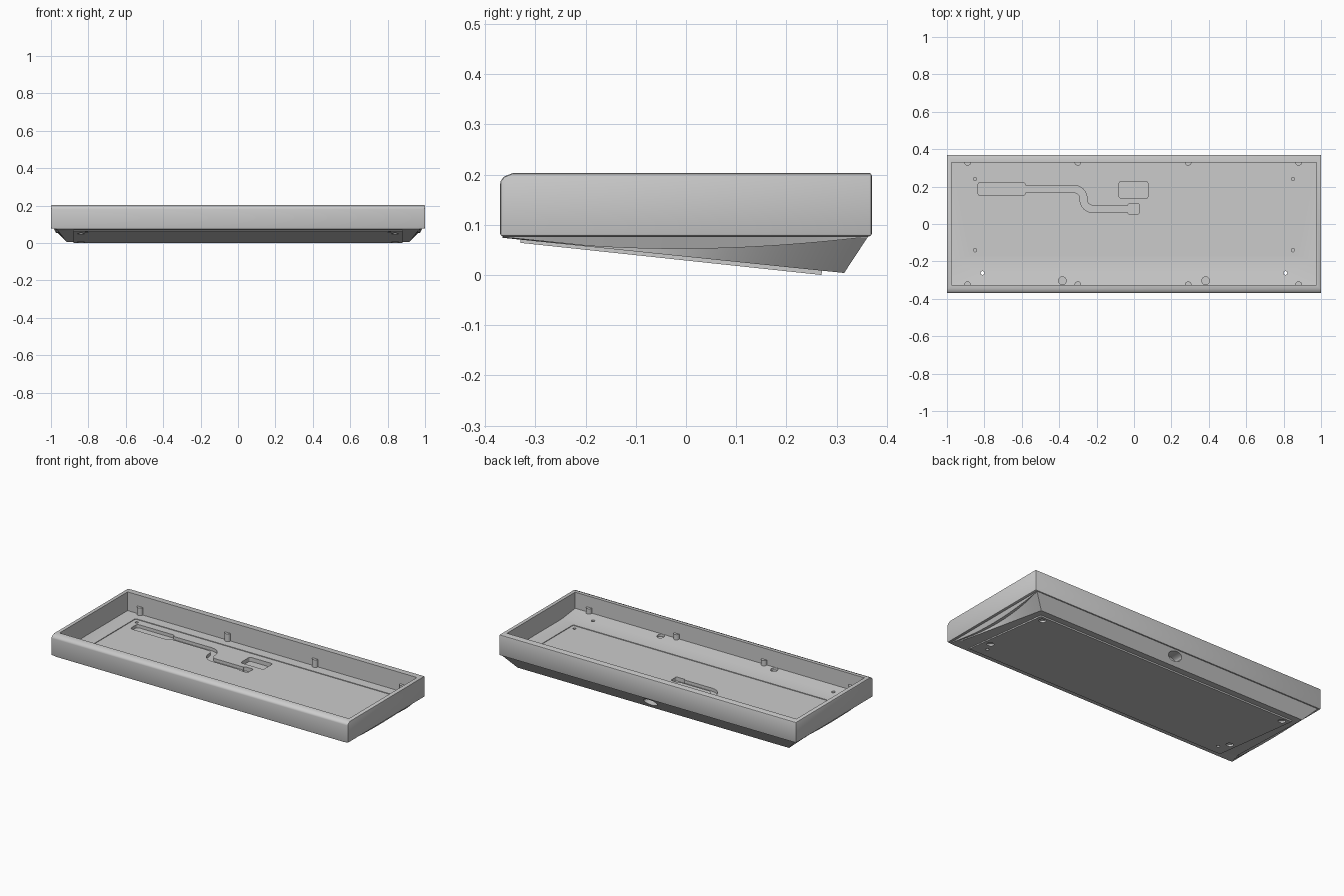
import bpy, bmesh
from math import sin, cos, pi, atan2

if "Cube" in bpy.data.objects:
    bpy.data.objects.remove(bpy.data.objects["Cube"])

def finish(name, bm):
    bmesh.ops.recalc_face_normals(bm, faces=bm.faces)
    me = bpy.data.meshes.new(name)
    bm.to_mesh(me)
    bm.free()
    ob = bpy.data.objects.new(name, me)
    bpy.context.collection.objects.link(ob)
    return ob

def loft(name, rings):
    bm = bmesh.new()
    vs = [[bm.verts.new(p) for p in r] for r in rings]
    n = len(rings[0])
    for a, b in zip(vs, vs[1:]):
        for i in range(n):
            j = (i + 1) % n
            bm.faces.new((a[i], a[j], b[j], b[i]))
    bm.faces.new(vs[0])
    bm.faces.new(vs[-1])
    return finish(name, bm)

def side_prism(name, profile, hx):
    return loft(name, [[(s * hx, y, z) for y, z in profile] for s in (-1, 1)])

def up_prism(name, outline, z0, z1):
    return loft(name, [[(x, y, z) for x, y in outline] for z in (z0, z1)])

def rounded(x0, x1, y0, y1, r, n=5):
    pts = []
    for k, (cx, cy) in enumerate([(x1-r, y1-r), (x0+r, y1-r), (x0+r, y0+r), (x1-r, y0+r)]):
        for i in range(n + 1):
            a = (k + i / n) * pi / 2
            pts.append((cx + r * cos(a), cy + r * sin(a)))
    return pts

def disc(x, y, r, n=20):
    return [(x + r * cos(2*pi*i/n), y + r * sin(2*pi*i/n)) for i in range(n)]

def apply_mod(ob, mod):
    bpy.context.view_layer.objects.active = ob
    bpy.ops.object.modifier_apply(modifier=mod.name)

def boolean(ob, other, op):
    m = ob.modifiers.new("bool", 'BOOLEAN')
    m.operation, m.object, m.solver = op, other, 'EXACT'
    apply_mod(ob, m)
    bpy.data.objects.remove(other)

def cut(ob, other):
    boolean(ob, other, 'DIFFERENCE')

# Upper frame with chamfered front lip
case = side_prism("keyboard_case", [(-.37, .077), (-.37, .187), (-.362, .196), (-.345, .203),
                                    (.37, .203), (.37, .077)], 1.0)
bev = case.modifiers.new("bevel", 'BEVEL')
bev.width, bev.segments, bev.limit_method = .005, 2, 'ANGLE'
apply_mod(case, bev)

# Tapered wedge base with curved stepped flanks
rings = []
N = 32
for i in range(N + 1):
    t = i / N
    u = 2 * t - 1
    s = max(1 - u * u, .03)
    yt, yb = -.365 + .73 * t, -.365 + .68 * t
    zb = .074 - .070 * t
    xb = .97 - .055 * t
    zc = max(.076 - .024 * s, zb + .0015)
    bx = .985 - .012 * s
    cx, cz = bx - .025 * s, min(zc + .006 * s, .0765)
    def yy(z):
        return yb + (yt - yb) * (z - zb) / (.08 - zb)
    half = [(.985, yt, .08), (bx, yy(zc), zc), (cx, yy(cz), cz), (xb, yb, zb)]
    rings.append(half + [(-x, y, z) for x, y, z in reversed(half)])
boolean(case, loft("wedge_base", rings), 'UNION')

# Sloped bottom plate
boolean(case, side_prism("bottom_plate", [(-.33, .064), (.27, 0), (.272, .02), (-.328, .079)], .88), 'UNION')

# Open tray with raised front strip
cut(case, side_prism("tray_cutter", [(-.325, .105), (-.2, .089), (.33, .089), (.33, .25), (-.325, .25)], .975))

# Shallow floor panel, rectangular pocket and port pocket
cut(case, up_prism("panel_cutter", rounded(-.88, .88, -.17, .27, .01), .085, .12))
cut(case, up_prism("pocket_cutter", rounded(-.08, .075, .137, .227, .012), .06, .12))

# Cable channel with S bend, wide slot at one end and square well at the other
path = [(-.62, .187), (-.45, .187)]
path += [(-.32 + .05 * sin(a), .137 + .05 * cos(a)) for a in [k * pi / 12 for k in range(7)]]
path += [(-.22 - .05 * cos(a), .13 - .05 * sin(a)) for a in [k * pi / 12 for k in range(7)]]
path += [(0, .08)]
left, right = [], []
for i, (x, y) in enumerate(path):
    a, b = path[max(i - 1, 0)], path[min(i + 1, len(path) - 1)]
    d = atan2(b[1] - a[1], b[0] - a[0])
    nx, ny = -sin(d) * .019, cos(d) * .019
    left.append((x + nx, y + ny))
    right.append((x - nx, y - ny))
cut(case, up_prism("channel_cutter", left + right[::-1], .066, .12))
cut(case, up_prism("slot_cutter", rounded(-.835, -.58, .152, .222, .015), .0655, .12))
cut(case, up_prism("well_cutter", rounded(-.032, .028, .053, .108, .008), .0605, .12))

# Screw holes above and below, front strip holes and notches
for sx in (-1, 1):
    for y in (.24, -.14):
        cut(case, up_prism("screw_cutter", disc(sx * .85, y, .009, 12), .072, .12))
    for y in (.235, -.2):
        zp = .064 - (y + .33) * .1067
        cut(case, up_prism("foot_cutter", disc(sx * .84, y, .02), -.02, zp + .012))
    cut(case, up_prism("strip_cutter", disc(sx * .81, -.262, .01, 12), .04, .14))
    cut(case, up_prism("notch_cutter", disc(sx * .383, -.303, .021), .09, .14))

# Cable port through the rear slope
port = [[(.045 * cos(a), y, .048 + .022 * sin(a)) for a in [k * pi / 12 for k in range(24)]]
        for y in (.29, .45)]
cut(case, loft("port_cutter", port))

# Mounting posts along both long walls
for y in (.33, -.325):
    for x in (-.89, -.3, .29, .88):
        up_prism("mounting_post", disc(x, y, .018), .08, .135)

for ob in list(bpy.data.objects):
    bpy.ops.object.select_all(action='DESELECT')
    ob.select_set(True)
    bpy.context.view_layer.objects.active = ob
    bpy.ops.object.shade_smooth_by_angle(angle=.5)
